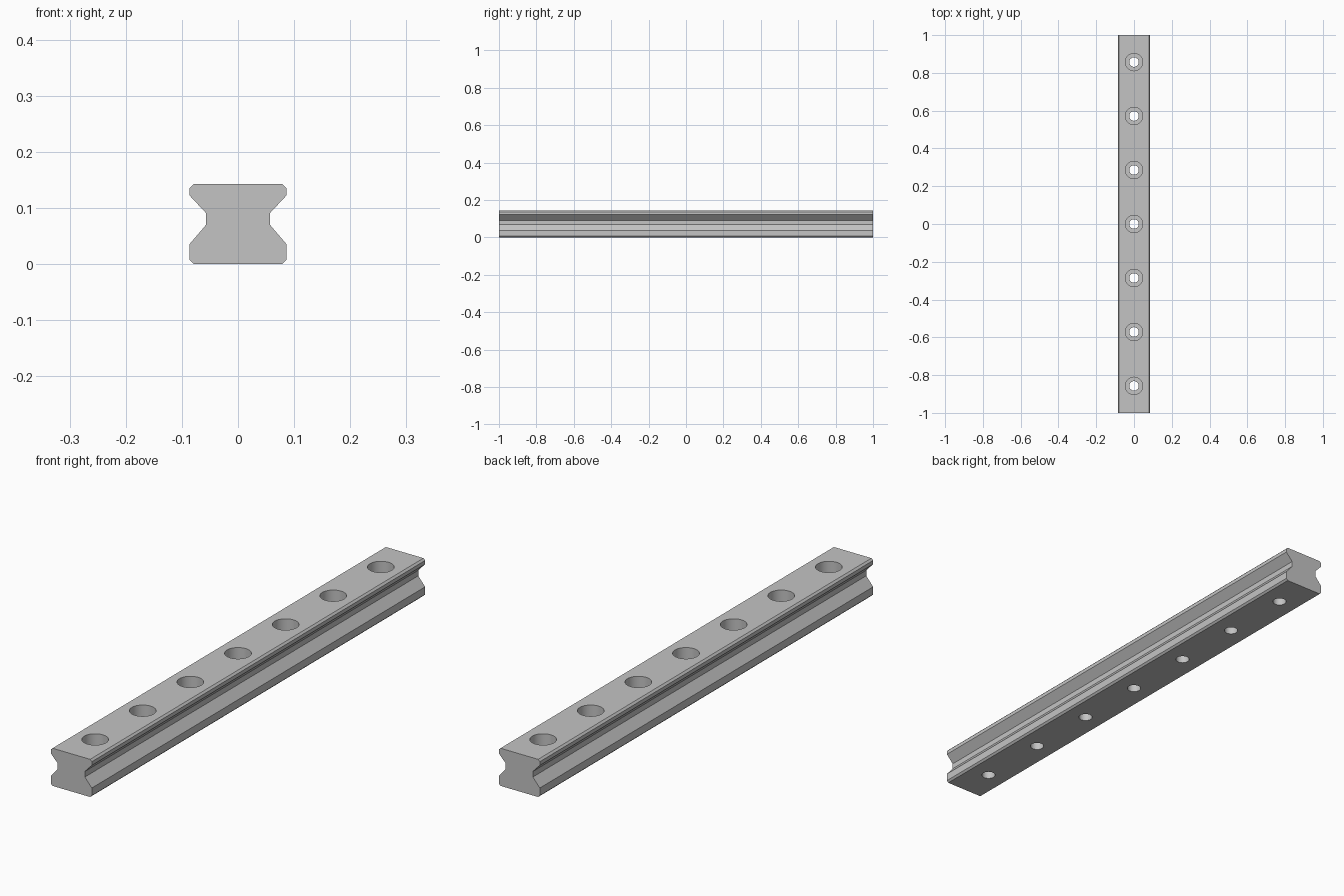
import bpy
import bmesh
import math
from mathutils import Vector

cube = bpy.data.objects.get("Cube")
if cube:
    bpy.data.objects.remove(cube, do_unlink=True)

LENGTH = 2.0
HEIGHT = 0.143
HOLES = 7
PITCH = LENGTH / HOLES

steel = bpy.data.materials.new("steel grey")
steel.use_nodes = True
colour = (0.55, 0.55, 0.55, 1)
steel.diffuse_color = colour
steel.node_tree.nodes["Principled BSDF"].inputs["Base Color"].default_value = colour


def make_object(name, bm):
    bmesh.ops.recalc_face_normals(bm, faces=bm.faces)
    mesh = bpy.data.meshes.new(name)
    bm.to_mesh(mesh)
    bm.free()
    mesh.materials.append(steel)
    obj = bpy.data.objects.new(name, mesh)
    bpy.context.collection.objects.link(obj)
    return obj


# Rail: mirrored half profile with chamfers and a ball groove, extruded along y
half = [(0.079, 0), (0.086, 0.007), (0.086, 0.036), (0.057, 0.07),
        (0.057, 0.091), (0.086, 0.122), (0.086, 0.136), (0.079, HEIGHT)]
profile = half + [(-x, z) for x, z in reversed(half)]
bm = bmesh.new()
end = bm.faces.new([bm.verts.new((x, -LENGTH / 2, z)) for x, z in profile])
side = bmesh.ops.extrude_face_region(bm, geom=[end], use_keep_orig=True)
moved = [v for v in side["geom"] if isinstance(v, bmesh.types.BMVert)]
bmesh.ops.translate(bm, verts=moved, vec=(0, LENGTH, 0))
rail = make_object("rail", bm)

# Counterbored screw holes: stepped round cutters evenly spaced along the rail
BORE, COUNTERBORE, STEP = 0.025, 0.046, 0.06
step_profile = [(0, -0.02), (BORE, -0.02), (BORE, STEP), (COUNTERBORE, STEP),
                (COUNTERBORE, HEIGHT + 0.02), (0, HEIGHT + 0.02)]
bm = bmesh.new()
for i in range(HOLES):
    centre = Vector((0, (i - (HOLES - 1) / 2) * PITCH, 0))
    verts = [bm.verts.new(centre + Vector((r, 0, z))) for r, z in step_profile]
    edges = [bm.edges.new(pair) for pair in zip(verts, verts[1:])]
    bmesh.ops.spin(bm, geom=verts + edges, cent=centre, axis=(0, 0, 1),
                   angle=math.tau, steps=48)
bmesh.ops.remove_doubles(bm, verts=bm.verts, dist=0.0001)
cutter = make_object("hole_cutter", bm)
cutter.hide_render = True

drill = rail.modifiers.new("screw holes", 'BOOLEAN')
drill.operation = 'DIFFERENCE'
drill.solver = 'EXACT'
drill.object = cutter

bpy.ops.object.select_all(action='DESELECT')
rail.select_set(True)
bpy.context.view_layer.objects.active = rail
bpy.ops.object.modifier_apply(modifier=drill.name)
bpy.data.objects.remove(cutter, do_unlink=True)

# Smooth hole walls, sharp rail edges
bpy.ops.object.shade_smooth_by_angle(angle=math.radians(25))
